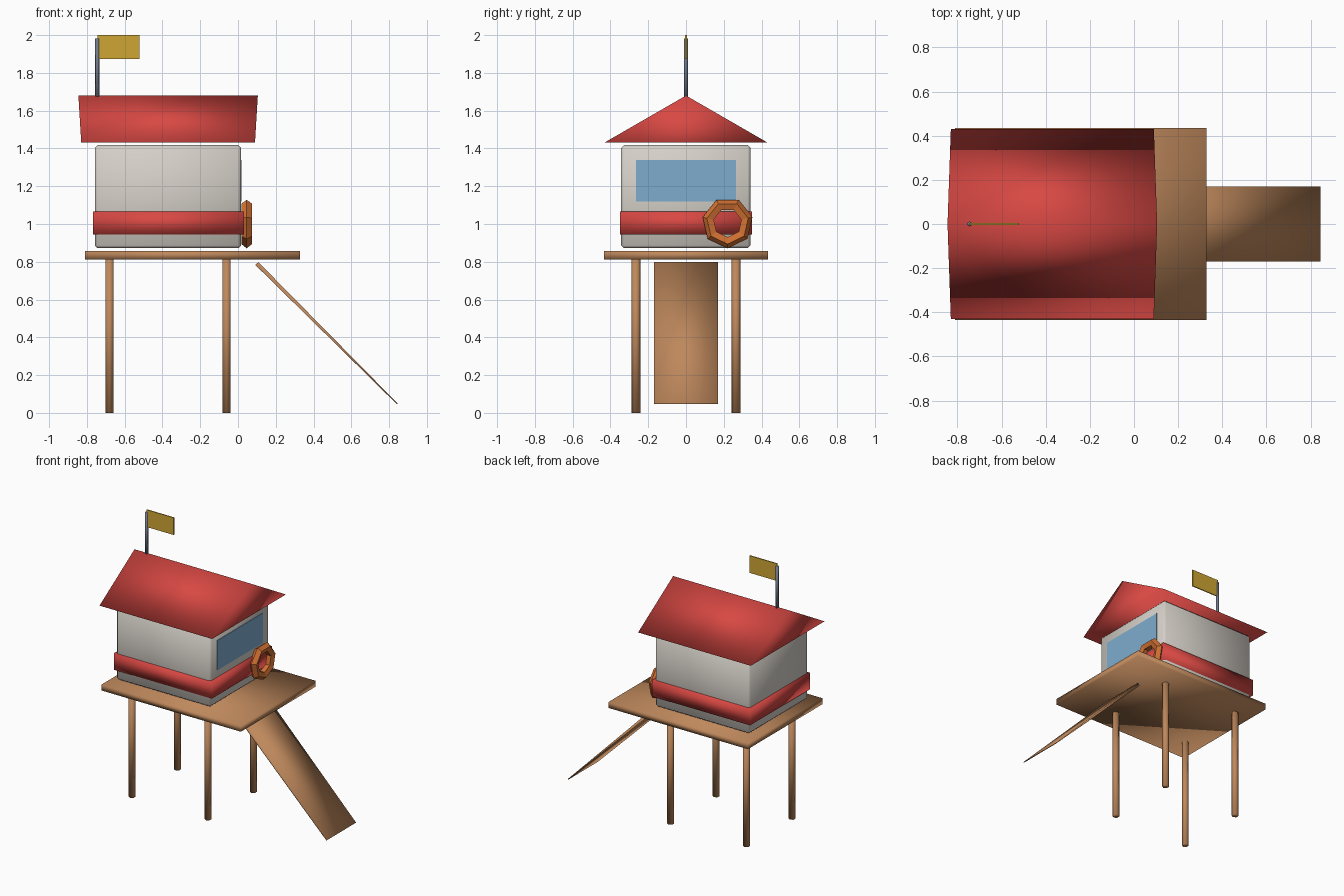
import bpy, bmesh, math
from mathutils import Matrix, Vector

if "Cube" in bpy.data.objects:
    bpy.data.objects.remove(bpy.data.objects["Cube"])


def material(name, rgb):
    lin = [((c / 255 + 0.055) / 1.055) ** 2.4 for c in rgb]
    m = bpy.data.materials.new(name)
    m.diffuse_color = (*lin, 1)
    m.use_nodes = True
    m.node_tree.nodes["Principled BSDF"].inputs["Base Color"].default_value = m.diffuse_color
    return m


WOOD = material("wood brown", (190, 136, 92))
RED = material("red", (216, 72, 67))
WALL = material("wall off white", (213, 208, 200))
GLASS = material("window blue", (126, 172, 206))
ORANGE = material("ring orange", (208, 112, 50))
YELLOW = material("flag yellow", (206, 166, 52))
METAL = material("pole grey", (112, 120, 138))


def finish(name, bm, mat, smooth=True):
    bmesh.ops.recalc_face_normals(bm, faces=bm.faces)
    for f in bm.faces:
        f.smooth = smooth
    me = bpy.data.meshes.new(name)
    bm.to_mesh(me)
    bm.free()
    me.materials.append(mat)
    ob = bpy.data.objects.new(name, me)
    bpy.context.collection.objects.link(ob)
    return ob


def box(name, lo, hi, mat, bevel=0, smooth=True):
    lo, hi = Vector(lo), Vector(hi)
    bm = bmesh.new()
    m = Matrix.Translation((lo + hi) / 2) @ Matrix.Diagonal((*(hi - lo), 1))
    bmesh.ops.create_cube(bm, size=1, matrix=m)
    if bevel:
        bmesh.ops.bevel(bm, geom=bm.edges[:], offset=bevel, segments=1, affect='EDGES')
    return finish(name, bm, mat, smooth)


def post(name, x, y, z0, z1, r, sides, mat):
    bm = bmesh.new()
    bmesh.ops.create_cone(bm, cap_ends=True, segments=sides, radius1=r, radius2=r,
                          depth=z1 - z0, matrix=Matrix.Translation((x, y, (z0 + z1) / 2)))
    finish(name, bm, mat)


def loft(name, a, b, mat):
    """Closed solid between two matching outlines."""
    bm = bmesh.new()
    va, vb = [[bm.verts.new(p) for p in ring] for ring in (a, b)]
    n = len(va)
    bm.faces.new(va)
    bm.faces.new(vb)
    for i in range(n):
        j = (i + 1) % n
        bm.faces.new((va[i], va[j], vb[j], vb[i]))
    return finish(name, bm, mat)


# platform and legs
box("platform", (-0.81, -0.435, 0.813), (0.328, 0.435, 0.857), WOOD)
for xn, x in (("left", -0.68), ("right", -0.06)):
    for yn, y in (("front", -0.265), ("back", 0.265)):
        post(f"{yn}_{xn}_leg", x, y, 0, 0.82, 0.024, 6, WOOD)

# ramp, tapering to a thin lower end
side = [(0.092, 0.783), (0.108, 0.798), (0.845, 0.05), (0.841, 0.046)]
loft("ramp", [(x, -0.17, z) for x, z in side], [(x, 0.17, z) for x, z in side], WOOD)

# cabin, stripe band and window
box("cabin", (-0.757, -0.343, 0.872), (0.016, 0.341, 1.417), WALL, bevel=0.014)
box("stripe_band", (-0.768, -0.35, 0.945), (0.031, 0.35, 1.067), RED)
box("window", (0.012, -0.265, 1.12), (0.0195, 0.265, 1.34), GLASS, smooth=False)

# gable roof, ridge slightly longer than the eaves
loft("roof",
     [(-0.83, -0.43, 1.432), (-0.83, 0.43, 1.432), (-0.845, 0, 1.68)],
     [(0.09, -0.43, 1.432), (0.09, 0.43, 1.432), (0.105, 0, 1.68)], RED)

# flag and pole
post("flag_pole", -0.745, 0, 1.65, 1.982, 0.011, 8, METAL)
box("flag", (-0.745, -0.004, 1.873), (-0.522, 0.004, 2.0), YELLOW, smooth=False)

# low-poly life ring on the right wall
bm = bmesh.new()
SEG, SUB = 7, 5
rings = []
for i in range(SEG):
    a = math.radians(13) + math.tau * i / SEG
    ring = []
    for k in range(SUB):
        t = math.tau * k / SUB
        r = 0.102 + 0.033 * math.cos(t)
        ring.append(bm.verts.new((0.046 + 0.03 * math.sin(t),
                                  0.22 + r * math.cos(a), 1.006 + r * math.sin(a))))
    rings.append(ring)
for i in range(SEG):
    p, q = rings[i], rings[(i + 1) % SEG]
    for k in range(SUB):
        m = (k + 1) % SUB
        bm.faces.new((p[k], q[k], q[m], p[m]))
finish("life_ring", bm, ORANGE, smooth=False)
